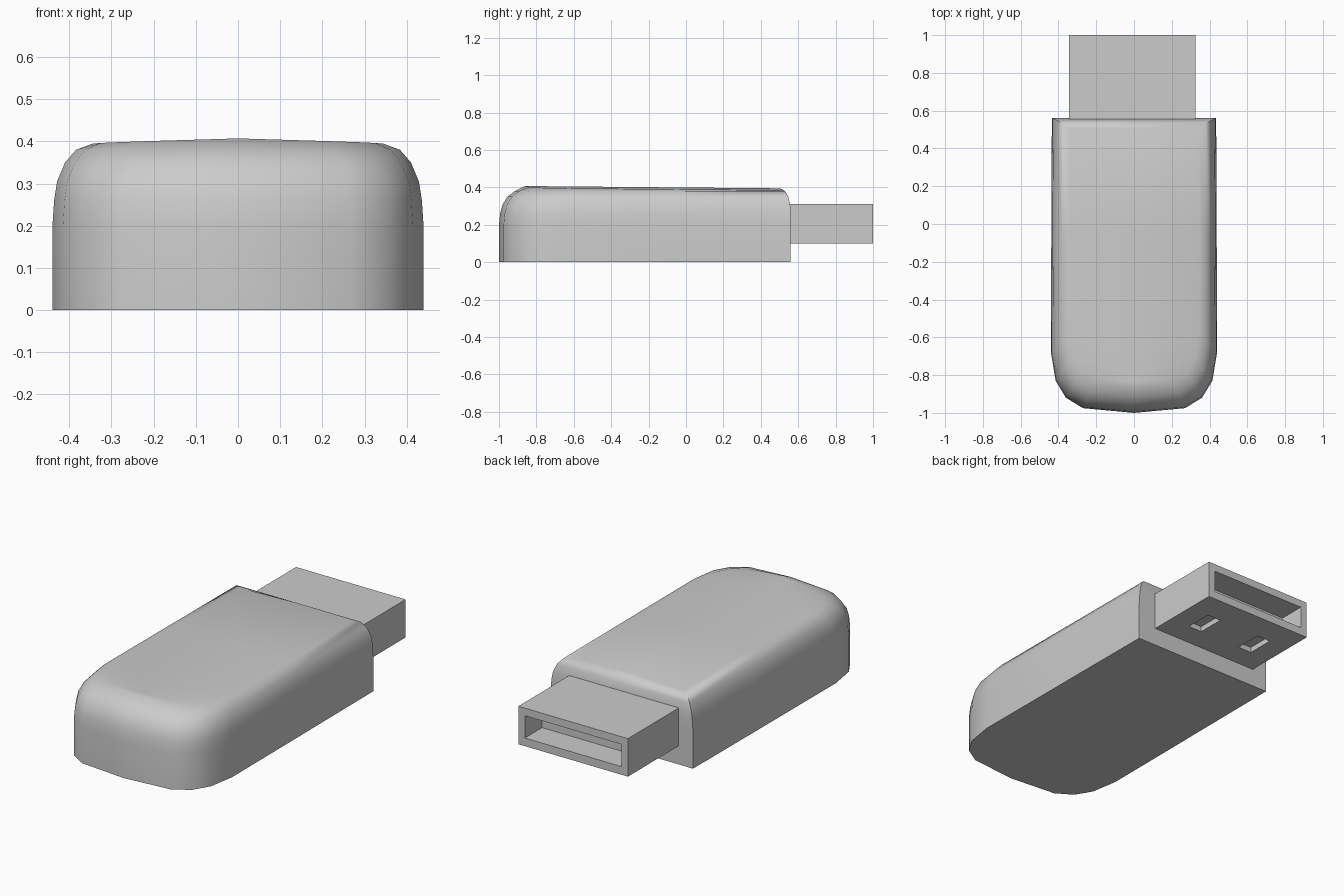
import bpy, bmesh

if "Cube" in bpy.data.objects:
    bpy.data.objects.remove(bpy.data.objects["Cube"])

# Right half of the plan outline, front to back
HALF = [(0, -1), (0.27, -0.975), (0.36, -0.92), (0.415, -0.83), (0.44, -0.68),
        (0.438, -0.1), (0.435, 0.56), (0, 0.56)]
# Height, side inset, front inset, back inset of each ring
RINGS = [(0, 0, 0, 0), (0.2, 0, 0, 0), (0.26, 0.004, 0.006, 0),
         (0.305, 0.011, 0.018, 0.003), (0.35, 0.03, 0.045, 0.013),
         (0.38, 0.056, 0.085, 0.03), (None, 0.095, 0.14, 0.055)]


def top_z(x, y):
    return 0.397 - 0.009 * (y + 0.87) + 0.01 * (1 - abs(x) / 0.345)


def make_body():
    bm = bmesh.new()
    outline = HALF + [(-x, y) for x, y in HALF[-2:0:-1]]
    n = len(outline)
    rings = []
    for z, side, front, back in RINGS:
        ring = []
        for x, y in outline:
            px = x * (0.44 - side) / 0.44
            py = -1 + front + (y + 1) * (1.56 - front - back) / 1.56
            ring.append(bm.verts.new((px, py, top_z(px, py) if z is None else z)))
        rings.append(ring)
    # Walls and base
    for a, b in zip(rings, rings[1:]):
        for i in range(n):
            j = (i + 1) % n
            bm.faces.new((a[i], a[j], b[j], b[i]))
    bm.faces.new(rings[0][::-1])
    # Crowned top along a centre spine
    top = rings[-1]
    last = len(HALF) - 1
    spine = [top[0]]
    for i in range(1, last):
        y = top[i].co.y
        if i == last - 1:
            spine.append(top[last])
        else:
            spine.append(bm.verts.new((0, y, top_z(0, y))))
    for i in range(1, last):
        for k in (i, n - i):
            prev = top[(k - 1) if k == i else (k + 1) % n]
            face = [spine[i - 1], prev, top[k], spine[i]]
            bm.faces.new(list(dict.fromkeys(face)))
    bmesh.ops.recalc_face_normals(bm, faces=bm.faces)
    mesh = bpy.data.meshes.new("drive_body")
    bm.to_mesh(mesh)
    bm.free()
    obj = bpy.data.objects.new("drive_body", mesh)
    bpy.context.collection.objects.link(obj)
    bpy.context.view_layer.objects.active = obj
    obj.select_set(True)
    bpy.ops.object.shade_smooth_by_angle(angle=0.8)
    obj.select_set(False)


def box(name, lo, hi):
    bpy.ops.mesh.primitive_cube_add(size=1, location=[(a + b) / 2 for a, b in zip(lo, hi)])
    obj = bpy.context.object
    obj.name = name
    obj.scale = [b - a for a, b in zip(lo, hi)]
    return obj


def cut(target, cutter):
    mod = target.modifiers.new(cutter.name, 'BOOLEAN')
    mod.operation = 'DIFFERENCE'
    mod.solver = 'EXACT'
    mod.object = cutter
    cutter.hide_render = True
    cutter.display_type = 'WIRE'


make_body()

# Plug with its open mouth and two contact slots underneath
CX = -0.01
plug = box("plug", (CX - 0.335, 0.54, 0.10), (CX + 0.335, 1.0, 0.31))
cut(plug, box("mouth_cutter", (CX - 0.295, 0.85, 0.145), (CX + 0.295, 1.1, 0.268)))
for side, label in ((1, "right"), (-1, "left")):
    x = CX + side * 0.17
    cut(plug, box(f"slot_cutter_{label}", (x - 0.042, 0.69, 0.0), (x + 0.042, 0.845, 0.13)))
